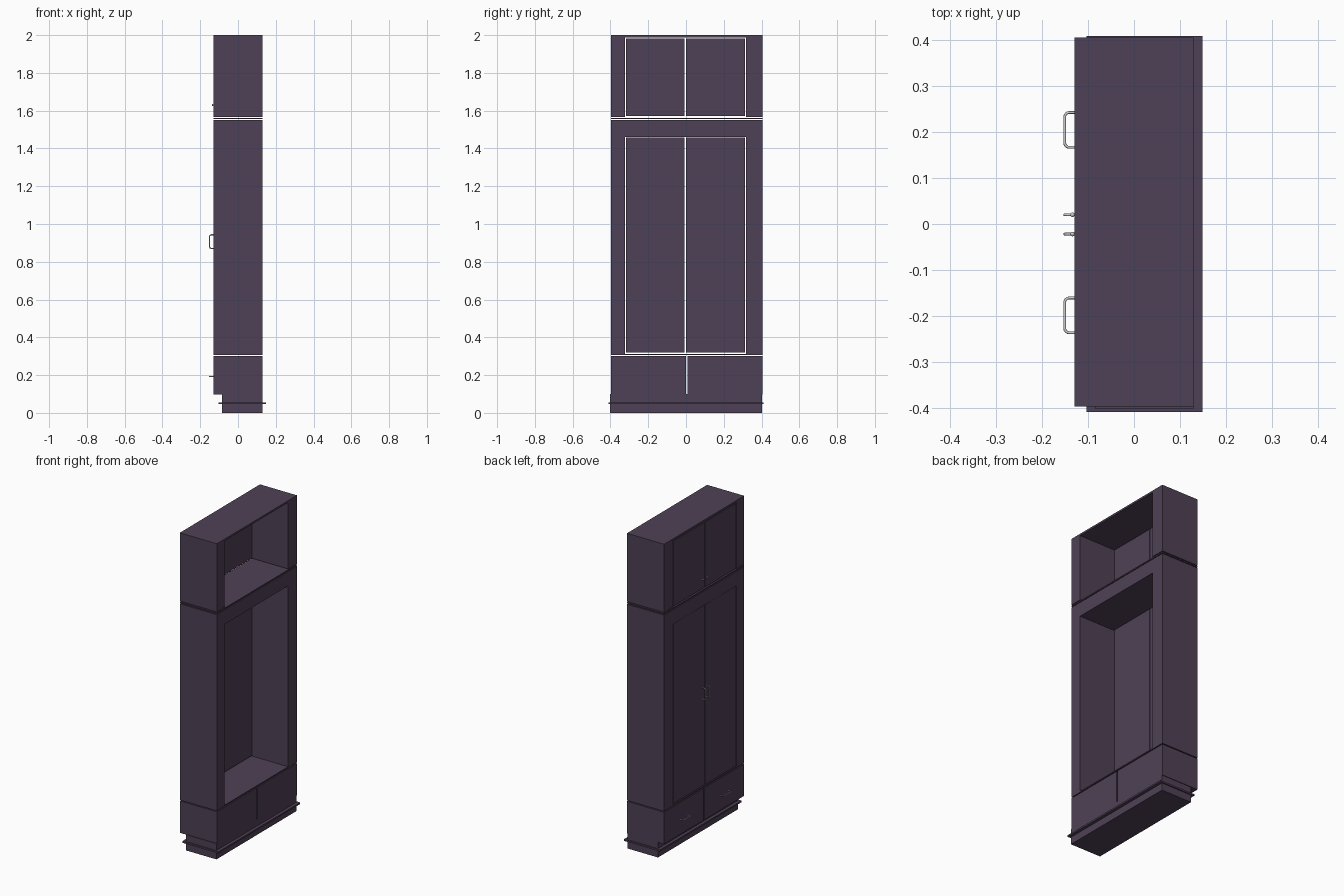
import bpy, bmesh, math
from mathutils import Vector

if "Cube" in bpy.data.objects:
    bpy.data.objects.remove(bpy.data.objects["Cube"])

X0, X1 = -0.13, 0.13          # door side, open side
Y0, Y1 = -0.398, 0.406        # carcass width
O0, O1 = -0.322, 0.317        # opening width

wood = bpy.data.materials.new("dark_wood")
wood.diffuse_color = (0.078, 0.053, 0.092, 1)
wood.use_nodes = True
wood.node_tree.nodes["Principled BSDF"].inputs["Base Color"].default_value = wood.diffuse_color


def add_mesh(name, bm, mat=wood):
    bmesh.ops.recalc_face_normals(bm, faces=bm.faces)
    me = bpy.data.meshes.new(name)
    bm.to_mesh(me)
    bm.free()
    ob = bpy.data.objects.new(name, me)
    bpy.context.collection.objects.link(ob)
    if mat:
        me.materials.append(mat)
    return ob


def box(name, x, y, z):
    bm = bmesh.new()
    bmesh.ops.create_cube(bm, size=1)
    for v in bm.verts:
        v.co = [(a + b) / 2 + c * (b - a) for (a, b), c in zip((x, y, z), v.co)]
    return add_mesh(name, bm)


def frame(name, outer, inner, closed):
    """Frame between two yz outlines, run through the cabinet depth."""
    bm = bmesh.new()
    rings = [[bm.verts.new((x, y, z)) for y, z in pts]
             for pts in (outer, inner) for x in (X0, X1)]
    of, ob, nf, nb = rings
    n = len(outer)
    for i in range(n if closed else n - 1):
        j = (i + 1) % n
        for a, b in ((of, nf), (nf, nb), (nb, ob), (ob, of)):
            bm.faces.new((a[i], a[j], b[j], b[i]))
    if not closed:
        for i in (0, n - 1):
            bm.faces.new((of[i], nf[i], nb[i], ob[i]))
    return add_mesh(name, bm)


def handle(name, centre, along, half, reach=0.021, r=0.010):
    """Bent wire pull with rounded corners, sticking out towards -x."""
    along = Vector(along)
    out = Vector((-1, 0, 0))
    pts = []
    for s in (-1, 1):
        leg = [along * s * half]
        for k in range(5):
            t = k * math.pi / 8
            leg.append(along * s * (half - r + r * math.cos(t))
                       + out * (reach - r + r * math.sin(t)))
        pts += leg if s < 0 else leg[::-1]
    cu = bpy.data.curves.new(name, 'CURVE')
    cu.dimensions = '3D'
    cu.bevel_depth = 0.003
    cu.bevel_resolution = 2
    cu.use_fill_caps = True
    sp = cu.splines.new('POLY')
    sp.points.add(len(pts) - 1)
    for p, q in zip(sp.points, pts):
        p.co = (*(Vector(centre) + q), 1)
    ob = bpy.data.objects.new(name, cu)
    bpy.context.collection.objects.link(ob)


# Plinth and its skirting ledge
box("plinth", (-0.085, X1), (-0.402, 0.402), (0, 0.1))
box("skirting_ledge", (-0.104, 0.149), (-0.41, 0.41), (0.046, 0.056))

# Drawers
box("drawer_left", (X0, X1), (Y0, 0.001), (0.098, 0.3))
box("drawer_right", (X0, X1), (0.008, Y1), (0.098, 0.3))

# Main and upper carcass, with the thin shelf board between them
frame("main_carcass",
      [(Y0, 0.306), (Y1, 0.306), (Y1, 1.55), (Y0, 1.55)],
      [(O0, 0.313), (O1, 0.313), (O1, 1.46), (O0, 1.46)], True)
box("divider_board", (X0, X1), (Y0, Y1), (1.555, 1.562))
frame("upper_carcass",
      [(Y0, 1.567), (Y0, 2.0), (Y1, 2.0), (Y1, 1.567)],
      [(O0, 1.567), (O0, 1.988), (O1, 1.988), (O1, 1.567)], False)

# Inset doors
for row, z in (("main", (0.319, 1.459)), ("upper", (1.571, 1.983))):
    box(row + "_door_left", (X0, X0 + 0.01), (O0 + 0.005, -0.007), z)
    box(row + "_door_right", (X0, X0 + 0.01), (-0.001, O1 - 0.005), z)

# Pulls and knobs
for side, yd, yk in (("left", -0.199, -0.022), ("right", 0.205, 0.02)):
    handle("drawer_handle_" + side, (X0, yd, 0.192), (0, 1, 0), 0.038)
    handle("door_handle_" + side, (X0, yk, 0.907), (0, 0, 1), 0.036)
    bm = bmesh.new()
    bmesh.ops.create_uvsphere(bm, u_segments=12, v_segments=8, radius=0.005)
    knob = add_mesh("upper_knob_" + side, bm, None)
    knob.location = (X0 - 0.004, yk, 1.63)
    knob.data.shade_smooth()
